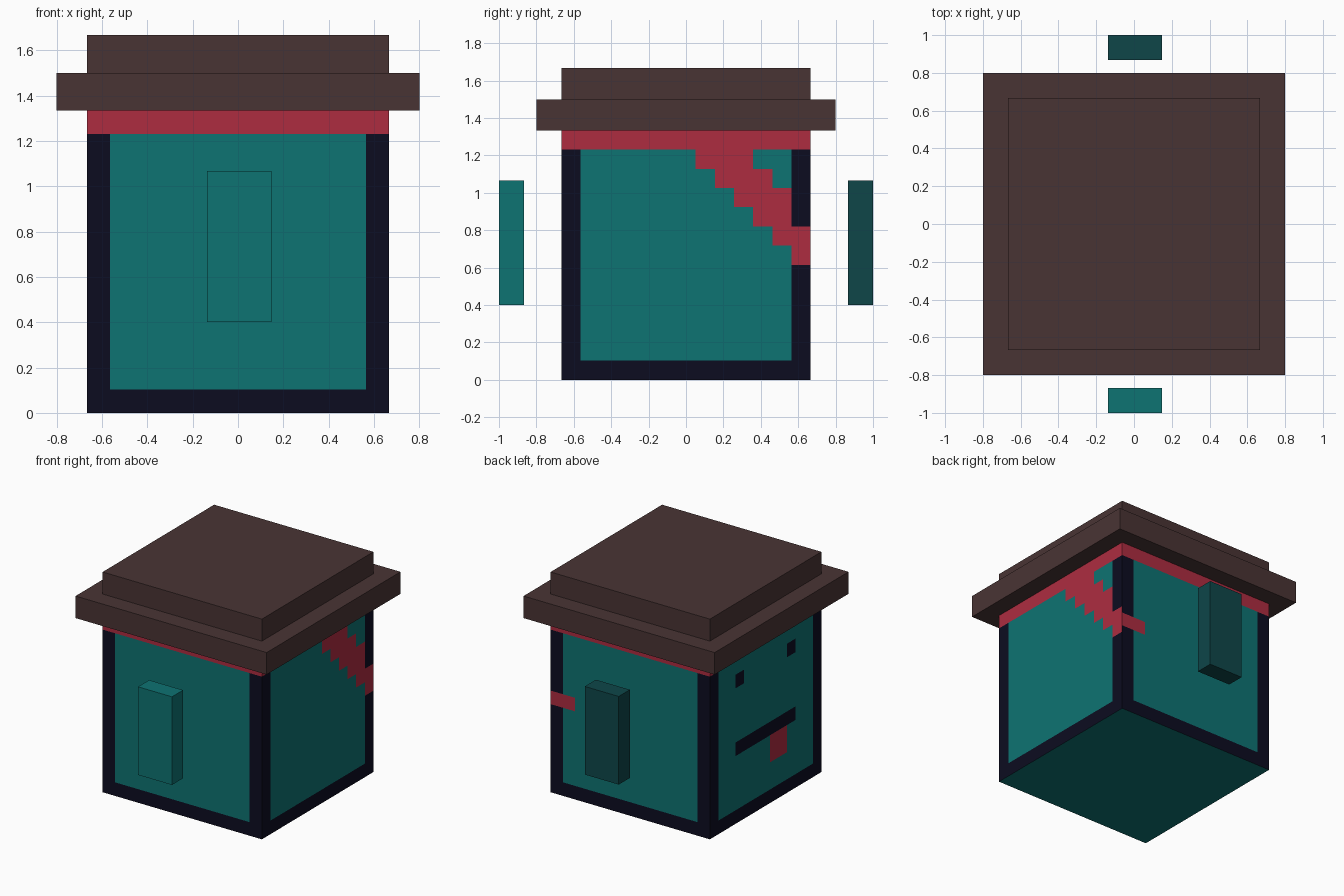
import bpy, bmesh
from mathutils import Vector

if "Cube" in bpy.data.objects:
    bpy.data.objects.remove(bpy.data.objects["Cube"])


def lin(c):
    c /= 255
    return c / 12.92 if c <= 0.04045 else ((c + 0.055) / 1.055) ** 2.4


def material(name, r, g, b):
    m = bpy.data.materials.new(name)
    m.diffuse_color = (lin(r), lin(g), lin(b), 1)
    m.use_nodes = True
    m.node_tree.nodes["Principled BSDF"].inputs["Base Color"].default_value = m.diffuse_color
    return m


teal = material("teal", 13, 115, 114)
dark_teal = material("dark teal", 14, 70, 73)
brown = material("brown", 73, 52, 52)
red = material("red", 174, 44, 64)
navy = material("navy", 12, 12, 32)


def box_bmesh(lo, hi):
    bm = bmesh.new()
    bmesh.ops.create_cube(bm, size=1)
    lo, hi = Vector(lo), Vector(hi)
    for v in bm.verts:
        v.co = Vector([lo[i] if v.co[i] < 0 else hi[i] for i in range(3)])
    return bm


def finish(bm, name, mats):
    me = bpy.data.meshes.new(name)
    bm.to_mesh(me)
    bm.free()
    for m in mats:
        me.materials.append(m)
    ob = bpy.data.objects.new(name, me)
    bpy.context.collection.objects.link(ob)
    return ob


def box(name, lo, hi, mat):
    return finish(box_bmesh(lo, hi), name, [mat])


# Hat and floating arms
H = 2 / 3
box("hat_brim", (-0.8, -0.8, 4 / 3), (0.8, 0.8, 1.5), brown)
box("hat_crown", (-H, -H, 1.5), (H, H, 5 / 3), brown)
box("front_arm", (-0.137, -1, 0.4), (0.147, -0.867, 1.067), teal)
box("back_arm", (-0.137, 0.867, 0.4), (0.147, 1, 1.067), dark_teal)

# Body: cut into a 13 x 13 cell grid per side, with half rows for the back tie
N = 13
C = 2 * H / N
bm = box_bmesh((-H, -H, 0), (H, H, 2 * H))


def cut(axis, pos):
    n = [0, 0, 0]
    n[axis] = 1
    co = [p * pos for p in n]
    bmesh.ops.bisect_plane(bm, geom=bm.verts[:] + bm.edges[:] + bm.faces[:],
                           plane_co=co, plane_no=n, dist=1e-5)


for k in range(1, N):
    cut(0, k * C - H)
    cut(1, k * C - H)
    cut(2, k * C)
for k in (6.5, 7.5):
    cut(2, k * C)

TEAL, NAVY, RED = 0, 1, 2
# Sash on the right side: row -> first and last red column
SASH = {11: (7, 9), 10: (8, 10), 9: (9, 11), 8: (10, 11), 7: (11, 12), 6: (12, 12)}


def paint(n, c):
    if abs(n.z) > 0.5:
        return TEAL
    col = int(((c.x if abs(n.y) > 0.5 else c.y) + H) / C)
    z = c.z / C
    row = int(z)
    if row == 12:                                   # head band
        return RED
    if n.x > 0.5 and row in SASH and SASH[row][0] <= col <= SASH[row][1]:
        return RED
    if n.y > 0.5 and col >= 11 and 6.5 < z < 7.5:   # sash end on the back
        return RED
    if col in (0, 12) or row == 0:                  # dark frame
        return NAVY
    if n.x < -0.5:                                  # face on the left side
        if row == 10 and col in (3, 9):
            return NAVY
        if row == 5 and 3 <= col <= 9:
            return NAVY
        if row in (3, 4) and col in (4, 5):
            return RED
    return TEAL


bm.normal_update()
for f in bm.faces:
    f.material_index = paint(f.normal, f.calc_center_median())
finish(bm, "body", [teal, navy, red])
